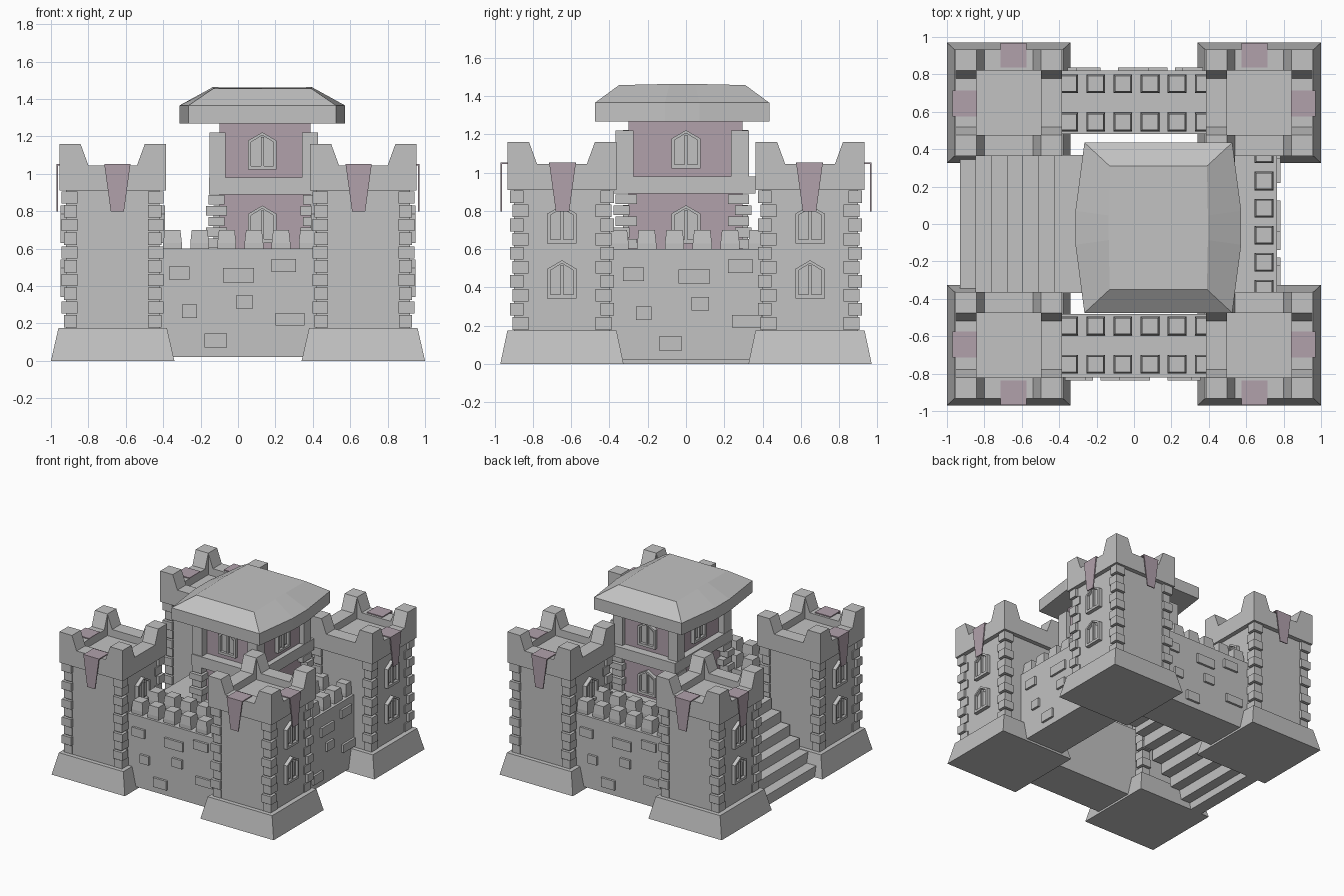
import bpy, bmesh, math
from mathutils import Matrix, Vector

old = bpy.data.objects.get("Cube")
if old:
    bpy.data.objects.remove(old, do_unlink=True)


def material(name, rgb):
    m = bpy.data.materials.new(name)
    m.use_nodes = True
    m.diffuse_color = (*rgb, 1)
    node = next(n for n in m.node_tree.nodes if n.type == 'BSDF_PRINCIPLED')
    node.inputs["Base Color"].default_value = (*rgb, 1)
    return m


stone = material("grey stone", (0.54, 0.54, 0.54))
mauve = material("dusty mauve", (0.44, 0.355, 0.41))
parts = {}


def loft(part, rings, mat=stone, at=Matrix()):
    """Add a closed solid through rings of points to the named part."""
    bm = parts.setdefault(part, (bmesh.new(), mat))[0]
    vs = [[bm.verts.new(at @ Vector(p)) for p in ring] for ring in rings]
    n = len(vs[0])
    faces = [bm.faces.new(vs[0]), bm.faces.new(vs[-1])]
    for a, b in zip(vs, vs[1:]):
        for i in range(n):
            j = (i + 1) % n
            faces.append(bm.faces.new((a[i], a[j], b[j], b[i])))
    bmesh.ops.recalc_face_normals(bm, faces=faces)


def rect(x0, x1, y0, y1, z):
    return [(x0, y0, z), (x1, y0, z), (x1, y1, z), (x0, y1, z)]


def box(part, x0, x1, y0, y1, z0, z1, mat=stone, at=Matrix()):
    loft(part, [rect(x0, x1, y0, y1, z0), rect(x0, x1, y0, y1, z1)], mat, at)


def plate(part, pts, d0, d1, mat=stone, at=Matrix()):
    """Extrude an upright outline outward (local -y) from depth d0 to d1."""
    loft(part, [[(u, -d, z) for u, z in pts] for d in (d0, d1)], mat, at)


def facing(x, y, z, quarter):
    """Frame whose outward side is front, +x, back, -x for quarter 0 to 3."""
    return Matrix.Translation((x, y, z)) @ Matrix.Rotation(quarter * math.pi / 2, 4, 'Z')


def window(part, at):
    """Pointed window: frame bars, two pointed lights, mullion and sill."""
    outer = [(-.077, 0), (.077, 0), (.077, .155), (0, .2), (-.077, .155)]
    inner = [(u * .78, .02 + z * .82) for u, z in outer]
    plate(part, outer, -.02, .008, stone, at)
    for i in range(5):
        j = (i + 1) % 5
        plate(part, [outer[i], outer[j], inner[j], inner[i]], 0, .03, stone, at)
    for s in (-1, 1):
        plate(part, [(s * .013, .03), (s * .05, .03), (s * .05, .13), (s * .013, .16)],
              0, .014, stone, at)
    box(part, -.008, .008, -.025, 0, .01, .175, stone, at)


def quoins(part, cx, cy, sx, sy, z0, z1, rows, long, short):
    """Alternating corner stones; cx, cy is the outer corner."""
    h = (z1 - z0) / rows
    for i in range(rows):
        a, b = (long, short) if i % 2 else (short, long)
        inset = .0 if i % 2 else .013
        x, y = cx - sx * inset, cy - sy * inset
        box(part, min(x, x - sx * a), max(x, x - sx * a),
            min(y, y - sy * b), max(y, y - sy * b),
            z0 + i * h + .004, z0 + (i + 1) * h - .004)


# Corner towers, each with a hollow crown of four notched parapets
TX, TY = .67, .648
half_parapet = [(.285, .91), (.285, 1.16), (.172, 1.16), (.13, 1.045)]
parapet = half_parapet + [(-u, z) for u, z in reversed(half_parapet)]
for sx, fx in ((-1, "right"), (1, "left")):
    for sy, fy in ((-1, "front"), (1, "back")):
        name = f"{fy}_{fx}_tower"
        cx, cy = sx * TX, sy * TY
        sq = lambda hx, hy, z: rect(cx - hx, cx + hx, cy - hy, cy + hy, z)
        loft(name + "_base", [sq(.33, .322, 0), sq(.29, .285, .175)])
        loft(name + "_body", [sq(.25, .25, .17), sq(.25, .25, .92)])
        loft(name + "_crown", [sq(.172, .172, .91), sq(.172, .172, .985)])
        for q in range(4):
            plate(name + "_crown", parapet, .172, .285, stone, facing(cx, cy, 0, q))
        for ax in (-1, 1):
            for ay in (-1, 1):
                quoins(name + "_quoins", cx + ax * .273, cy + ay * .272,
                       ax, ay, .175, .91, 10, .085, .07)
        for q in (1, 3):
            for z in (.342, .63):
                window(name + "_windows",
                       facing(cx + (.25 if q == 1 else -.25), cy, z, q))
        # Banners folded over the two outer parapets
        outs = ((0 if sy < 0 else 2, sx * .645, sy * .96),
                (1 if sx > 0 else 3, sx * .962, sy * .645))
        for q, bx, by in outs:
            at = facing(bx, by, 0, q)
            plate(name + "_banners",
                  [(-.07, 1.053), (.07, 1.053), (.035, .798), (-.035, .798)],
                  0, .008, mauve, at)
            box(name + "_banners", -.07, .07, 0, .122, 1.045, 1.053, mauve, at)

# Curtain walls with merlons and raised bricks
bricks = [(-.37, -.26, .435, .505), (-.08, .085, .42, .495), (.18, .31, .475, .545),
          (-.01, .08, .28, .35), (-.30, -.22, .23, .30), (.20, .355, .19, .255),
          (-.18, -.06, .07, .145)]
for name, q, dist, shift in (("front_wall", 0, .82, 0), ("left_wall", 1, .765, .04),
                             ("back_wall", 2, .82, 0)):
    at = facing(0, 0, 0, q)
    box(name, -.43, .43, -dist, .34 - dist, .02, .6, stone, at)
    for u0, u1, z0, z1 in bricks:
        box(name + "_bricks", u0 + shift, u1 + shift, -dist - .018, -dist + .01,
            z0, z1, stone, at)
    first = .375 if q == 2 else .35
    for i in range(6):
        u = .145 * i - first
        for v in (.07 - dist, .275 - dist):
            loft(name + "_merlons",
                 [rect(u - h, u + h, v - h, v + h, z)
                  for h, z in ((.05, .6), (.05, .63), (.042, .7))], stone, at)

# Courtyard floor and entrance stairs
box("courtyard_floor", -.35, .45, -.37, .37, .54, .6)
run, rise = .0835, .6 / 7
for i in range(7):
    x = -.93 + run * i
    box("stairs", x, x + run + .02, -.37, .37, max(0, rise * (i - .3)), rise * (i + 1))

# Keep: core, corner stones, belt course, upper pillars
KX, KY = (-.11, .385), (-.32, .282)
box("keep_core", -.10, .388, -.30, .295, .58, 1.28, mauve)
box("keep_belt", -.155, .43, -.375, .363, .89, .98)
for ax, x in zip((-1, 1), KX):
    for ay, y in zip((-1, 1), KY):
        box("keep_pillars", x - .043, x + .043, y - .047, y + .047, .98, 1.22)
        quoins("keep_quoins", x + ax * .06, y + ay * .06, ax, ay, .6, .89, 5, .11, .085)
for z in (.63, 1.022):
    for x, y, q in ((.13, -.30, 0), (.388, 0, 1), (.13, .295, 2), (-.10, 0, 3)):
        window("keep_windows", facing(x, y, z, q))


# Roof: bulging rim rising to a slightly crowned top
def roof_ring(hx, bulge, hy, z, crown=0):
    side = [(hx, -hy, z), (hx + bulge, -hy * .2, z + crown),
            (hx + bulge, hy * .2, z + crown), (hx, hy, z)]
    pts = side + [(-x, -y, h) for x, y, h in side]
    return [(.13 + x, -.02 + y, h) for x, y, h in pts]


loft("keep_roof", [roof_ring(.395, .048, .455, 1.268), roof_ring(.395, .048, .455, 1.365),
                   roof_ring(.26, .005, .33, 1.457, .006)])

# Turn each part into an object
for name, (bm, mat) in parts.items():
    mesh = bpy.data.meshes.new(name)
    bm.to_mesh(mesh)
    bm.free()
    mesh.materials.append(mat)
    bpy.context.scene.collection.objects.link(bpy.data.objects.new(name, mesh))
